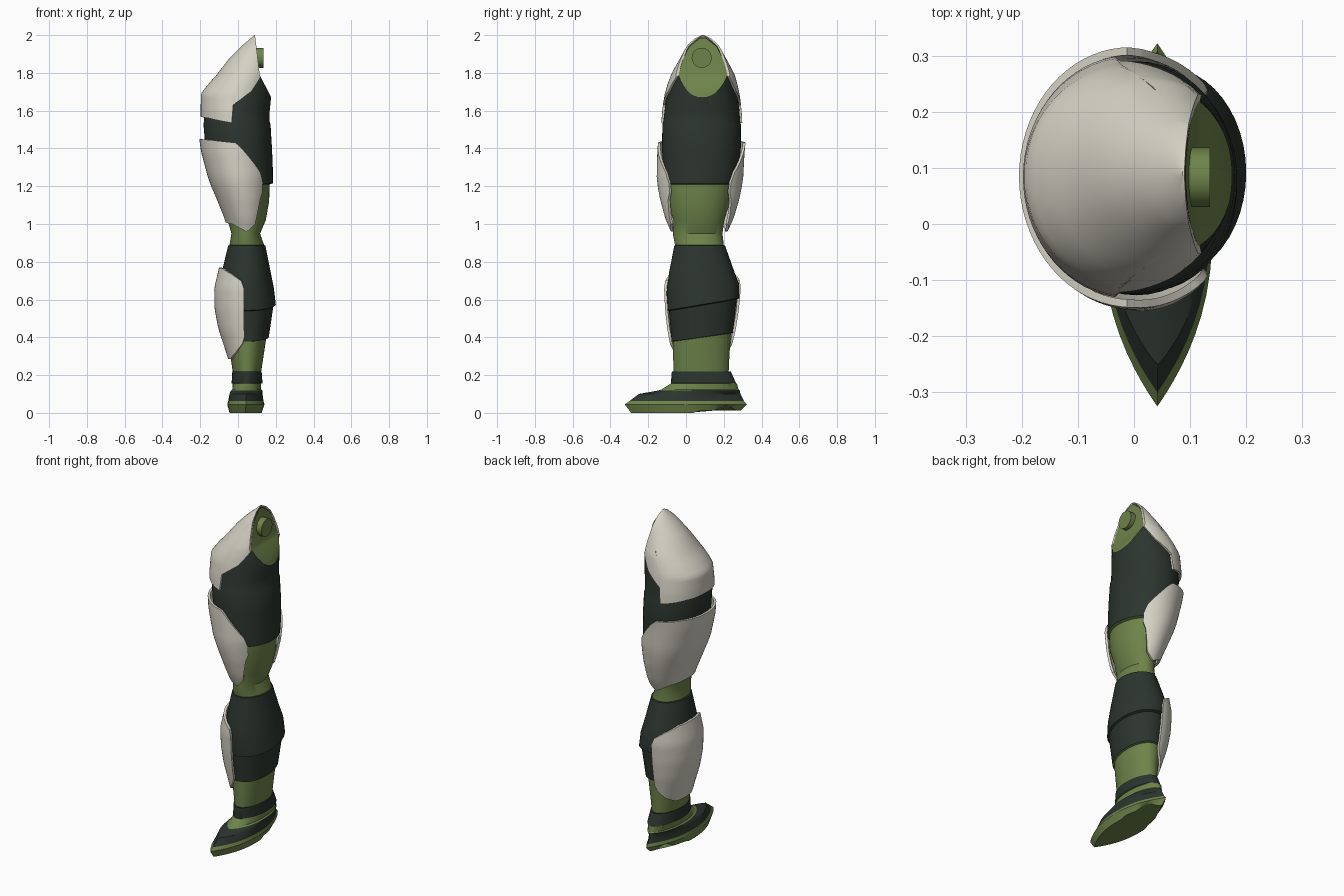
import bpy, bmesh, math

if "Cube" in bpy.data.objects:
    bpy.data.objects.remove(bpy.data.objects["Cube"])

def material(name, rgb):
    m = bpy.data.materials.new(name)
    m.diffuse_color = (*rgb, 1)
    m.use_nodes = True
    m.node_tree.nodes["Principled BSDF"].inputs["Base Color"].default_value = m.diffuse_color
    return m

GREEN = material("olive_green", (0.155, 0.23, 0.068))
DARK = material("dark_grey_green", (0.025, 0.035, 0.028))
WHITE = material("off_white", (0.66, 0.64, 0.55))
G, D = 0, 1
SEG = 48

def make_object(name, bm, mats):
    bmesh.ops.recalc_face_normals(bm, faces=bm.faces)
    me = bpy.data.meshes.new(name)
    bm.to_mesh(me)
    bm.free()
    ob = bpy.data.objects.new(name, me)
    bpy.context.collection.objects.link(ob)
    for m in mats:
        me.materials.append(m)
    return ob

def activate(ob):
    bpy.ops.object.select_all(action='DESELECT')
    ob.select_set(True)
    bpy.context.view_layer.objects.active = ob

def smooth(ob, angle=32):
    activate(ob)
    bpy.ops.object.shade_smooth_by_angle(angle=math.radians(angle))

def point(x0, x1, y0, y1, a, p=2, q=0.5):
    """Point on a cross-section; q=0.5 is an ellipse, q=1 a pointed lens."""
    c, s = math.cos(a), math.sin(a)
    w = max(0, 1 - abs(c) ** p) ** q
    return ((x0 + x1) / 2 + (x1 - x0) / 2 * math.copysign(w, s),
            (y0 + y1) / 2 - (y1 - y0) / 2 * c)

def loft(name, rings):
    """rings: z, x0, x1, y0, y1, slope along y, colour above, p, q"""
    bm = bmesh.new()
    loops = []
    for z, x0, x1, y0, y1, k, mat, p, q in rings:
        loop = []
        for i in range(SEG):
            x, y = point(x0, x1, y0, y1, 2 * math.pi * i / SEG, p, q)
            loop.append(bm.verts.new((x, y, z + k * (y - 0.09))))
        loops.append(loop)
    for r in range(len(loops) - 1):
        a, b = loops[r], loops[r + 1]
        for i in range(SEG):
            j = (i + 1) % SEG
            bm.faces.new((a[i], a[j], b[j], b[i])).material_index = rings[r][6]
    bm.faces.new(loops[0][::-1]).material_index = rings[0][6]
    bm.faces.new(loops[-1]).material_index = rings[-1][6]
    return make_object(name, bm, [GREEN, DARK])

def lerp_table(table, t):
    if t <= table[0][0]:
        return table[0][1:]
    for a, b in zip(table, table[1:]):
        if t <= b[0]:
            f = (t - a[0]) / (b[0] - a[0])
            return tuple(u + (v - u) * f for u, v in zip(a[1:], b[1:]))
    return table[-1][1:]

def plate(name, table, cols, thick, rows=16):
    """Closed curved shell around the outer (-x) side, same front and back.
    table: z, x0, x1, y0, y1.  cols: degrees from -x, low z, high z"""
    top = cols[-1][0]
    half = sorted({c[0] for c in cols} | set(range(0, int(top), 5)))
    angles = [-a for a in half[:0:-1]] + half
    bm = bmesh.new()
    grids = []
    for t in (0, thick):
        grid = []
        for a in angles:
            lo, hi = lerp_table(cols, abs(a))
            col = []
            for r in range(rows + 1):
                z = lo + (hi - lo) * r / rows
                x0, x1, y0, y1 = lerp_table(table, z)
                rx = max((x1 - x0) / 2 - t, 0.001)
                ry = max((y1 - y0) / 2 - t, 0.001)
                col.append(bm.verts.new(((x0 + x1) / 2 - rx * math.cos(math.radians(a)),
                                         (y0 + y1) / 2 - ry * math.sin(math.radians(a)), z)))
            grid.append(col)
        grids.append(grid)
    o, n = grids
    last = len(angles) - 1
    for i in range(last):
        for g in grids:
            for r in range(rows):
                bm.faces.new((g[i][r], g[i + 1][r], g[i + 1][r + 1], g[i][r + 1]))
        for r in (0, rows):
            bm.faces.new((o[i][r], o[i + 1][r], n[i + 1][r], n[i][r]))
    for i in (0, last):
        for r in range(rows):
            bm.faces.new((o[i][r], o[i][r + 1], n[i][r + 1], n[i][r]))
    return make_object(name, bm, [WHITE])

# Foot: pointed sole, dark shoe band, ankle band
foot = loft("foot", [(z, x0, x1, y0, y1, 0, m, p, q) for z, x0, x1, y0, y1, m, p, q in [
    (0.000, -.045, .125, -.290, .290, G, 2.3, 1),
    (0.045, -.057, .140, -.325, .322, G, 2.3, 1),
    (0.062, -.052, .135, -.300, .308, D, 2.3, 1),
    (0.100, -.045, .130, -.250, .288, D, 2.3, .9),
    (0.118, -.038, .130, -.150, .285, G, 2.2, .7),
    (0.124, -.030, .122, -.130, .278, G, 2.2, .65),
    (0.155, -.028, .122, -.080, .270, G, 2, .5),
    (0.157, -.034, .130, -.080, .265, D, 2, .5),
    (0.220, -.030, .125, -.075, .237, D, 2, .5)]])
for v in foot.data.vertices:        # raised arch ahead of the heel
    if v.co.z < 0.01 and v.co.y > 0.06:
        v.co.z += 0.012 + 0.03 * max(0, 1 - abs(v.co.y - 0.21) / 0.06)
smooth(foot)

# Leg: shin, calf sleeve, knee and thigh in one loft
leg = loft("leg", [(*r, 2, .5) for r in [
    (0.20, -.025, .120, -.065, .225, 0, G),
    (0.30, -.040, .135, -.068, .230, .05, G),
    (0.40, -.055, .150, -.070, .238, .14, G),
    (0.402, -.062, .163, -.076, .248, .14, D),
    (0.57, -.085, .188, -.090, .268, .17, D),
    (0.575, -.090, .200, -.097, .280, .17, D),
    (0.66, -.095, .190, -.103, .280, .12, D),
    (0.75, -.085, .172, -.090, .252, .05, D),
    (0.885, -.052, .145, -.062, .207, 0, D),
    (0.888, -.045, .138, -.058, .200, 0, G),
    (0.95, -.035, .117, -.070, .193, 0, G),
    (1.02, -.055, .147, -.065, .203, 0, G),
    (1.12, -.090, .165, -.105, .235, 0, G),
    (1.21, -.120, .167, -.115, .250, 0, G),
    (1.215, -.130, .184, -.120, .262, 0, D),
    (1.30, -.155, .184, -.122, .280, 0, D),
    (1.40, -.172, .180, -.127, .290, 0, D),
    (1.53, -.183, .172, -.125, .290, 0, D),
    (1.545, -.180, .166, -.120, .286, 0, D),
    (1.60, -.182, .168, -.113, .283, 0, D),
    (1.68, -.182, .176, -.100, .272, 0, D),
    (1.79, -.098, .174, -.067, .247, 0, D),
    (1.88, -.028, .172, -.018, .198, 0, D),
    (1.94, .033, .160, .018, .162, 0, D),
    (1.985, .080, .110, .075, .105, 0, D)]])

# Upper thigh cap
cap = plate("upper_thigh_cap", [
    (1.53, -.197, .175, -.132, .300), (1.60, -.198, .177, -.128, .296),
    (1.69, -.196, .186, -.112, .283), (1.74, -.158, .186, -.098, .272),
    (1.79, -.113, .186, -.079, .258), (1.84, -.075, .186, -.053, .232),
    (1.88, -.043, .186, -.030, .210), (1.94, .017, .175, .003, .177),
    (1.98, .064, .140, .042, .138), (2.0, .086, .096, .084, .096)],
    [(0, 1.57, 2), (40, 1.56, 2), (83, 1.535, 2), (85, 1.63, 2),
     (112, 1.70, 2), (127, 1.79, 2), (150, 1.87, 2)], .012, 24)

# Hip joint: cut the leg and cap with one bent prism
bm = bmesh.new()
outline = [(.078, 2.1), (.115, 1.79), (.178, 1.665), (.4, 1.6), (.4, 2.1)]
face = bm.faces.new([bm.verts.new((x, -.5, z)) for x, z in outline])
ext = bmesh.ops.extrude_face_region(bm, geom=[face])
for v in ext["geom"]:
    if isinstance(v, bmesh.types.BMVert):
        v.co.y = .7
cutter = make_object("hip_cutter", bm, [GREEN])
cutter.hide_render = True
for ob in (leg, cap):
    mod = ob.modifiers.new("hip_cut", 'BOOLEAN')
    mod.operation = 'DIFFERENCE'
    mod.solver = 'EXACT'
    mod.object = cutter
    activate(ob)
    bpy.ops.object.modifier_apply(modifier=mod.name)
    smooth(ob)
bpy.data.objects.remove(cutter)

# Hip pin
bpy.ops.mesh.primitive_cylinder_add(vertices=32, radius=.053, depth=.045,
                                    location=(.113, .083, 1.88), rotation=(0, math.pi / 2, 0))
pin = bpy.context.object
pin.name = "hip_pin"
pin.data.materials.append(GREEN)
smooth(pin)

# Lower thigh guard
guard = plate("lower_thigh_guard", [
    (.96, -.050, .145, -.080, .220), (1.03, -.072, .160, -.110, .252),
    (1.13, -.112, .175, -.137, .282), (1.20, -.142, .182, -.150, .296),
    (1.25, -.160, .188, -.155, .303), (1.38, -.195, .190, -.152, .310),
    (1.45, -.205, .190, -.147, .317)],
    [(0, 1.01, 1.45), (45, 1.0, 1.445), (88, .96, 1.43), (96, .965, 1.405),
     (115, 1.0, 1.325), (122, 1.07, 1.295), (127, 1.13, 1.275), (133, 1.17, 1.22)], .014)
smooth(guard)

# Shin guard
shin = plate("shin_guard", [
    (.28, -.050, .135, -.075, .228), (.36, -.076, .155, -.085, .245),
    (.45, -.105, .180, -.100, .265), (.55, -.124, .200, -.111, .280),
    (.66, -.126, .200, -.116, .290), (.78, -.098, .180, -.102, .280)],
    [(0, .285, .77), (30, .285, .765), (60, .32, .735), (82, .365, .70), (88, .40, .66)], .014)
smooth(shin)
